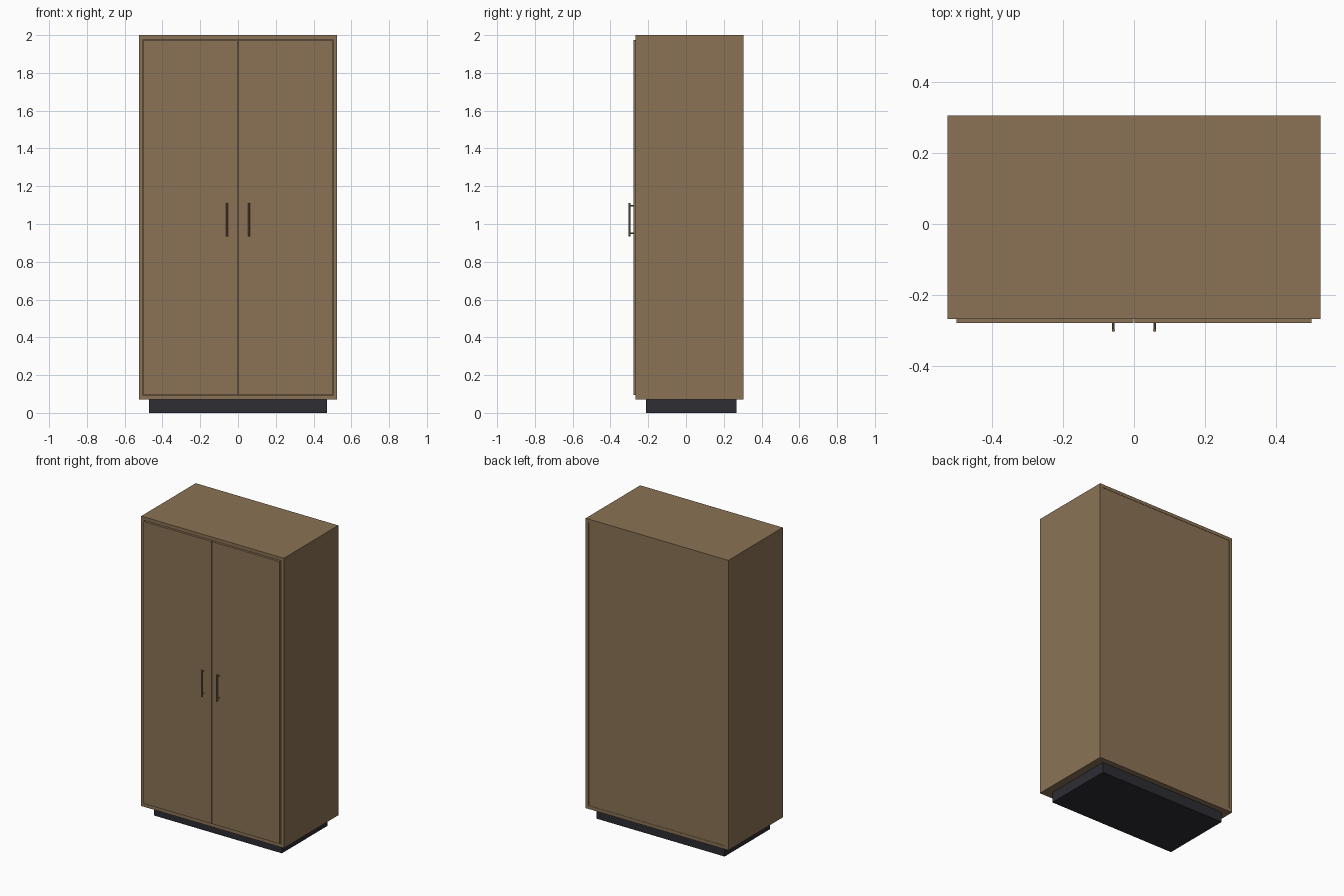
import bpy
import math

if "Cube" in bpy.data.objects:
    bpy.data.objects.remove(bpy.data.objects["Cube"])


def material(name, rgb):
    m = bpy.data.materials.new(name)
    m.diffuse_color = (*rgb, 1)
    m.use_nodes = True
    m.node_tree.nodes["Principled BSDF"].inputs["Base Color"].default_value = m.diffuse_color
    return m


wood = material("brown wood", (0.258, 0.171, 0.091))
dark = material("dark base", (0.026, 0.026, 0.034))


def box(name, lo, hi, mat):
    bpy.ops.mesh.primitive_cube_add(size=1, location=[(a + b) / 2 for a, b in zip(lo, hi)])
    ob = bpy.context.object
    ob.name = name
    ob.scale = [b - a for a, b in zip(lo, hi)]
    bpy.ops.object.transform_apply(location=False, rotation=False, scale=True)
    ob.data.materials.append(mat)


def rod(name, loc, radius, length, rot=(0, 0, 0)):
    bpy.ops.mesh.primitive_cylinder_add(vertices=12, radius=radius, depth=length, location=loc, rotation=rot)
    ob = bpy.context.object
    ob.name = name
    ob.data.materials.append(wood)
    bpy.ops.object.shade_smooth_by_angle()


W, IN = 0.525, 0.503           # outer and inner half width
F, B = -0.268, 0.305           # front and back of the carcass
Z0, Z1 = 0.07, 2.0
T = 0.022                      # panel thickness

# Carcass
box("top_panel", (-IN, F, Z1 - T), (IN, B, Z1), wood)
box("bottom_panel", (-IN, F, Z0), (IN, B, Z0 + T), wood)
box("back_panel", (-IN, B - 0.014, Z0 + T), (IN, B - 0.002, Z1 - T), wood)

# Recessed plinth
box("plinth", (-0.472, -0.212, 0), (0.472, 0.268, Z0), dark)

for side, s in (("left", -1), ("right", 1)):
    x0, x1 = sorted((s * IN, s * W))
    box(side + "_side_panel", (x0, F, Z0), (x1, B, Z1), wood)
    # Inset doors, standing slightly proud of the carcass
    x0, x1 = sorted((s * 0.002, s * 0.5))
    box(side + "_door", (x0, -0.278, Z0 + T + 0.004), (x1, -0.258, Z1 - T - 0.003), wood)
    # Bar handle on two posts
    x = s * 0.058
    rod(side + "_handle_bar", (x, -0.299, 1.023), 0.0045, 0.178)
    for z in (0.951, 1.097):
        rod(side + "_handle_post", (x, -0.287, z), 0.0035, 0.022, (math.pi / 2, 0, 0))
